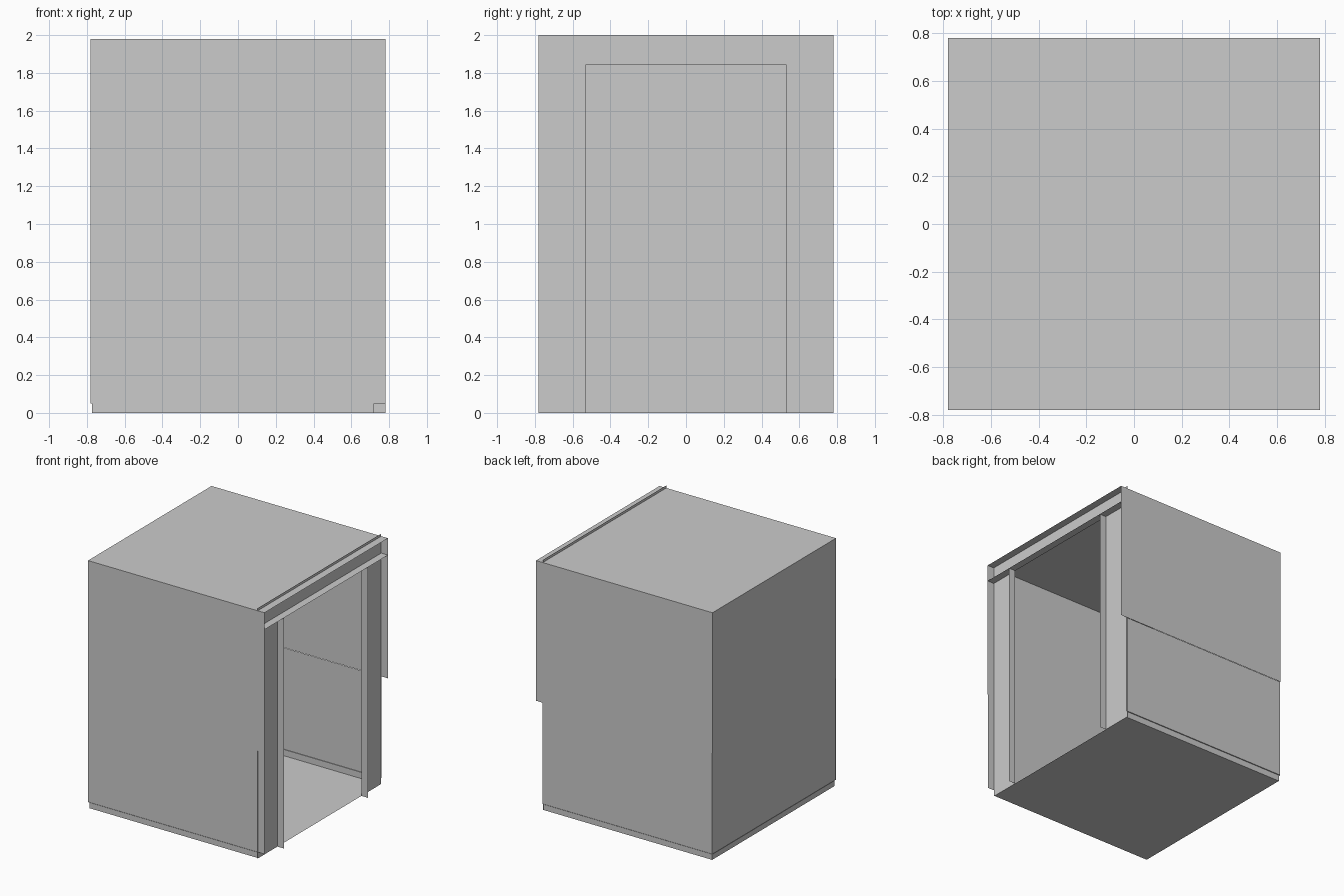
import bpy, bmesh

cube = bpy.data.objects.get("Cube")
if cube:
    bpy.data.objects.remove(cube)

grey = bpy.data.materials.new("plain_grey")
grey.use_nodes = True
COLOUR = (0.6, 0.6, 0.6, 1)
grey.diffuse_color = COLOUR
grey.node_tree.nodes["Principled BSDF"].inputs["Base Color"].default_value = COLOUR

S = 0.78       # outer half width
B = 0.772      # recessed base and inner rails
IN = 0.72      # plane of the doorway wall
DOOR = 0.53    # half width of the doorway
HEAD = 1.845   # top of the doorway
SEAM = 0.86    # joint between lower and upper panels
ROOF = 1.98


def sheet(name, x, y, z):
    """Flat rectangle; the one axis given as a number is its plane."""
    if not isinstance(x, tuple):
        pts = [(x, y[i], z[j]) for i, j in ((0, 0), (1, 0), (1, 1), (0, 1))]
    elif not isinstance(y, tuple):
        pts = [(x[i], y, z[j]) for i, j in ((0, 0), (1, 0), (1, 1), (0, 1))]
    else:
        pts = [(x[i], y[j], z) for i, j in ((0, 0), (1, 0), (1, 1), (0, 1))]
    bm = bmesh.new()
    bm.faces.new([bm.verts.new(p) for p in pts])
    mesh = bpy.data.meshes.new(name)
    bm.to_mesh(mesh)
    bm.free()
    mesh.materials.append(grey)
    ob = bpy.data.objects.new(name, mesh)
    bpy.context.collection.objects.link(ob)
    return ob


# Floor, roof and the ledge above the recessed base
sheet("floor", (-B, IN), (-B, B), 0.0)
sheet("roof", (-S, IN), (-S, S), ROOF)
sheet("rear_base_ledge", (-S, -B), (-S, S), 0.05)

# Closed wall opposite the doorway
sheet("rear_base", -B, (-B, B), (0, 0.05))
sheet("rear_lower_panel", -S + 0.003, (-S, S), (0.05, SEAM))
sheet("rear_upper_panel", -S, (-S, S), (SEAM, ROOF))
sheet("rear_inner_rail", -B, (-B, B), (0.77, 0.84))

# Side walls, door jambs and posts
for side, name in ((-1, "front"), (1, "back")):
    low_end = S if side < 0 else IN + 0.005
    sheet(name + "_base", (-B, IN), side * B, (0, 0.05))
    sheet(name + "_base_ledge", (-S, IN), tuple(sorted((side * B, side * S))), 0.05)
    sheet(name + "_lower_panel", (-S, low_end), side * (S - 0.003), (0.05, SEAM))
    sheet(name + "_upper_panel", (-S, IN), side * S, (SEAM, ROOF))
    sheet(name + "_upper_flange", (IN, S), side * S, (SEAM, HEAD))
    sheet(name + "_lintel_end", (IN, S), side * S, (HEAD, ROOF))
    sheet(name + "_inner_rail", (-B, IN), side * B, (0.77, 0.84))
    sheet(name + "_post", IN, tuple(sorted((side * DOOR, side * S))), (0, HEAD))
    sheet(name + "_jamb", (IN, S), side * DOOR, (0, HEAD))

# Channel-shaped lintel with a lip above the roof
sheet("lintel_web", IN, (-S, S), (HEAD, 2.0))
sheet("lintel_top", (IN, S), (-S, S), ROOF)
sheet("lintel_bottom", (IN, S), (-S, S), HEAD)
